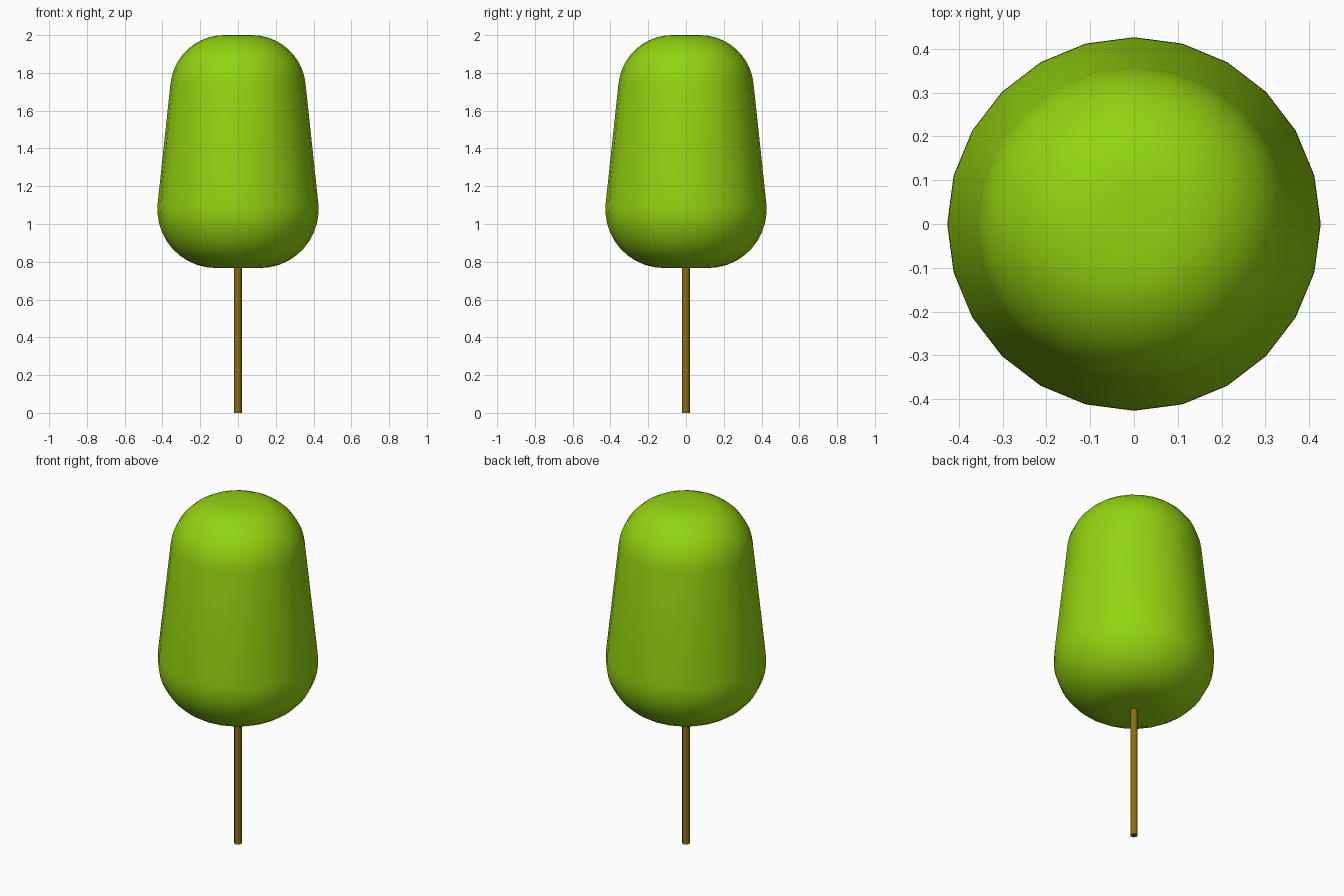
import bpy, bmesh
from math import sin, cos, pi, radians

if "Cube" in bpy.data.objects:
    bpy.data.objects.remove(bpy.data.objects["Cube"])


def material(name, color):
    m = bpy.data.materials.new(name)
    m.diffuse_color = (*color, 1)
    m.use_nodes = True
    m.node_tree.nodes["Principled BSDF"].inputs["Base Color"].default_value = m.diffuse_color
    return m


def lathe(name, profile, sides, mat, smooth_angle):
    """Revolve (radius, z) points around z and cap both open ends."""
    bm = bmesh.new()
    rings = [[bm.verts.new((r * cos(2 * pi * i / sides), r * sin(2 * pi * i / sides), z))
              for i in range(sides)] for r, z in profile]
    for a, b in zip(rings, rings[1:]):
        for i in range(sides):
            j = (i + 1) % sides
            bm.faces.new((a[i], a[j], b[j], b[i]))
    bm.faces.new(rings[0][::-1])
    bm.faces.new(rings[-1])
    mesh = bpy.data.meshes.new(name)
    bm.to_mesh(mesh)
    bm.free()
    obj = bpy.data.objects.new(name, mesh)
    bpy.context.collection.objects.link(obj)
    mesh.materials.append(mat)
    bpy.ops.object.select_all(action='DESELECT')
    obj.select_set(True)
    bpy.context.view_layer.objects.active = obj
    bpy.ops.object.shade_smooth_by_angle(angle=radians(smooth_angle))
    return obj


def arc(r, z, radius, start, end, steps):
    """Points on a circular arc in the profile plane."""
    angles = [radians(start + (end - start) * k / steps) for k in range(steps + 1)]
    return [(r + radius * cos(a), z + radius * sin(a)) for a in angles]


green = material("foliage_green", (0.29, 0.65, 0.005))
brown = material("bark_brown", (0.28, 0.15, 0.005))

# Crown: tapered drum with rounded lower and upper rims
crown_profile = arc(0.117, 1.077, 0.31, -90, 6, 10) + arc(0.073, 1.714, 0.286, 6, 90, 10)
lathe("crown", crown_profile, 24, green, 40)

# Trunk: thin straight post
lathe("trunk", [(0.02, 0), (0.02, 0.78)], 12, brown, 40)
